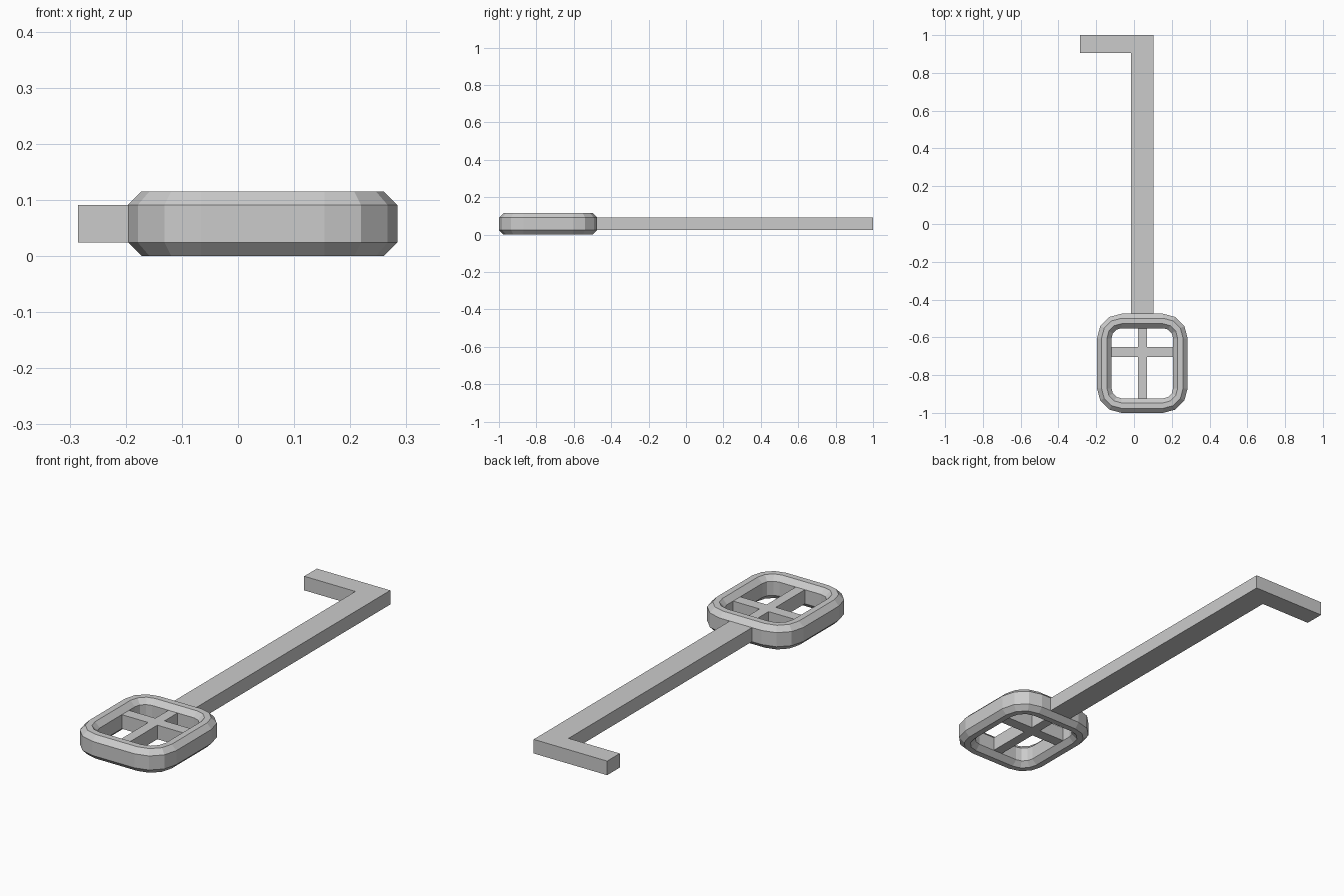
import bpy, bmesh
from math import sin, cos, pi

if "Cube" in bpy.data.objects:
    bpy.data.objects.remove(bpy.data.objects["Cube"])

CX, CY = 0.044, -0.7375      # centre of the handle ring
Z0, Z1, Z2, Z3 = 0.0, 0.024, 0.091, 0.115


def add_object(name, bm):
    bmesh.ops.recalc_face_normals(bm, faces=bm.faces)
    mesh = bpy.data.meshes.new(name)
    bm.to_mesh(mesh)
    bm.free()
    obj = bpy.data.objects.new(name, mesh)
    bpy.context.collection.objects.link(obj)
    return obj


def prism(name, outline, low, high):
    bm = bmesh.new()
    face = bm.faces.new([bm.verts.new((x, y, low)) for x, y in outline])
    up = bmesh.ops.extrude_face_region(bm, geom=[face])["geom"]
    verts = [v for v in up if isinstance(v, bmesh.types.BMVert)]
    bmesh.ops.translate(bm, verts=verts, vec=(0, 0, high - low))
    return add_object(name, bm)


def bar(name, x0, x1, y0, y1):
    return prism(name, [(x0, y0), (x1, y0), (x1, y1), (x0, y1)], Z1, Z2)


def rounded_rect(inset, half_x=0.24, half_y=0.2625, radius=0.13, steps=3):
    """Rounded rectangle moved inwards by inset, with three-sided corners."""
    pts = []
    for i, (sx, sy) in enumerate([(1, 1), (-1, 1), (-1, -1), (1, -1)]):
        for k in range(steps + 1):
            a = (i + k / steps) * pi / 2
            r = radius - inset
            pts.append((CX + sx * (half_x - radius) + r * cos(a),
                        CY + sy * (half_y - radius) + r * sin(a)))
    return pts


# Handle ring: chamfered section swept round the rounded rectangle
section = [(0, Z1), (0, Z2), (0.024, Z3), (0.053, Z3),
           (0.077, Z2), (0.077, Z1), (0.053, Z0), (0.024, Z0)]
bm = bmesh.new()
loops = [[bm.verts.new((x, y, z)) for x, y in rounded_rect(d)] for d, z in section]
for a, b in zip(loops, loops[1:] + loops[:1]):
    n = len(a)
    for i in range(n):
        j = (i + 1) % n
        bm.faces.new((a[i], a[j], b[j], b[i]))
add_object("handle_ring", bm)

# Cross bars inside the ring
bar("handle_long_bar", CX - 0.024, CX + 0.024, -0.93, -0.545)
bar("handle_cross_bar", CX - 0.17, CX + 0.17, -0.704, -0.65)

# Shaft with its bent end as one L-shaped piece
prism("shaft_and_bit", [(-0.015, -0.49), (0.102, -0.49), (0.102, 1.0),
                        (-0.285, 1.0), (-0.285, 0.905), (-0.015, 0.905)], Z1, Z2)
